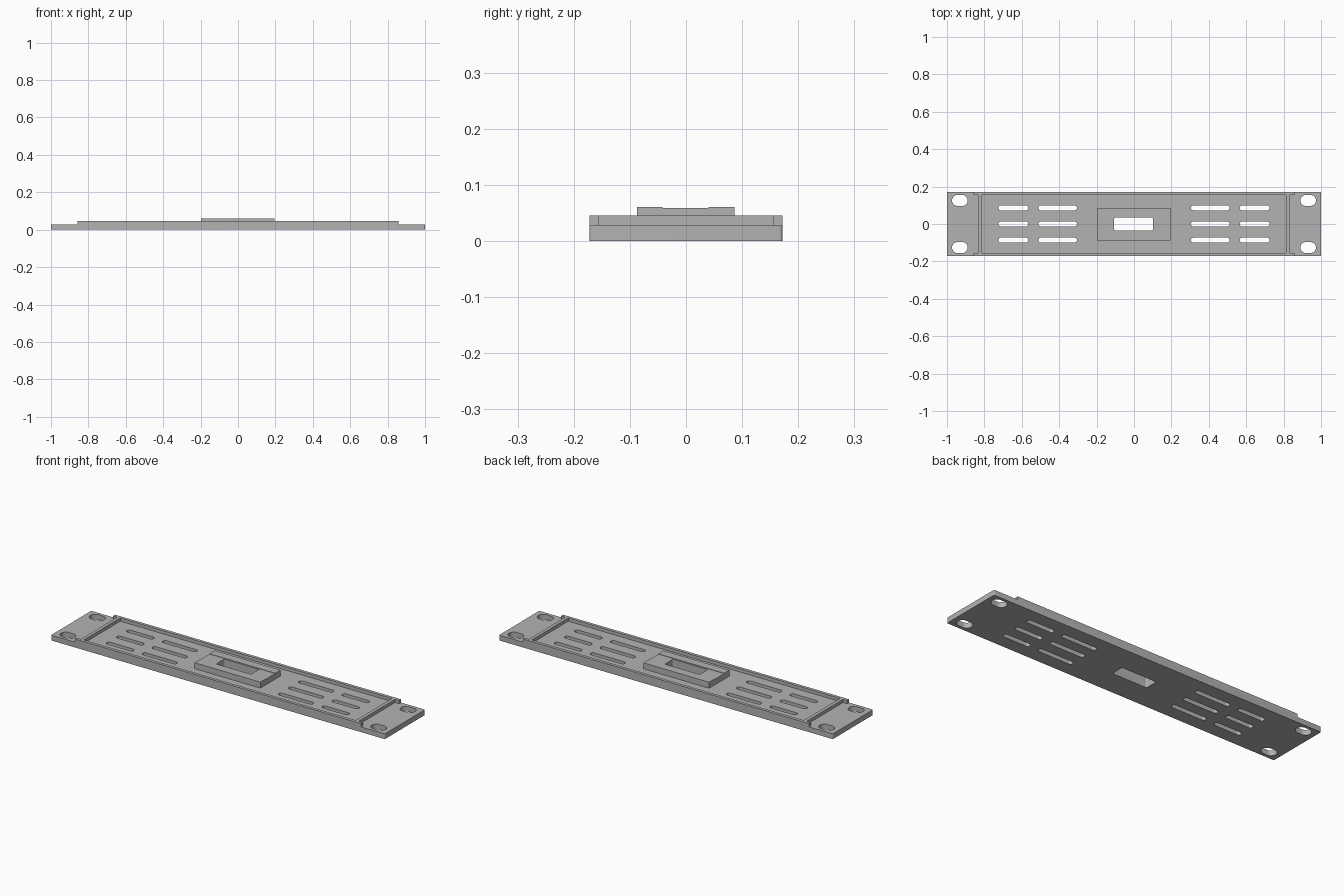
import bpy
import bmesh
import math

cube = bpy.data.objects.get("Cube")
if cube:
    bpy.data.objects.remove(cube, do_unlink=True)

GREY = (0.45, 0.45, 0.45, 1)
mat = bpy.data.materials.new("grey plastic")
mat.use_nodes = True
mat.diffuse_color = GREY
mat.node_tree.nodes["Principled BSDF"].inputs["Base Color"].default_value = GREY

PLATE_TOP, RIM_TOP, BLOCK_TOP = 0.0285, 0.046, 0.061
HALF_Y, RAIL = 0.172, 0.0165


def rounded_outline(cx, cy, w, h, r, steps=8):
    """Outline of a rectangle with rounded corners."""
    pts = []
    for corner, (sx, sy) in enumerate([(1, 1), (-1, 1), (-1, -1), (1, -1)]):
        for i in range(steps + 1):
            a = math.pi / 2 * (corner + i / steps)
            p = (round(cx + sx * (w / 2 - r) + r * math.cos(a), 6),
                 round(cy + sy * (h / 2 - r) + r * math.sin(a), 6))
            if p not in pts:
                pts.append(p)
    return pts


def add_prism(bm, pts, z0, z1):
    bottom = bm.faces.new([bm.verts.new((x, y, z0)) for x, y in pts])
    top = bmesh.ops.extrude_face_region(bm, geom=[bottom])["geom"]
    for v in top:
        if isinstance(v, bmesh.types.BMVert):
            v.co.z = z1


def box_outline(x0, x1, y0, y1):
    return [(x0, y0), (x1, y0), (x1, y1), (x0, y1)]


def make_object(name, prisms):
    """Object made of (outline, bottom, top) prisms."""
    bm = bmesh.new()
    for pts, z0, z1 in prisms:
        add_prism(bm, pts, z0, z1)
    bmesh.ops.recalc_face_normals(bm, faces=bm.faces)
    mesh = bpy.data.meshes.new(name)
    bm.to_mesh(mesh)
    bm.free()
    mesh.materials.append(mat)
    ob = bpy.data.objects.new(name, mesh)
    bpy.context.collection.objects.link(ob)
    return ob


def finish(ob, cutter=None):
    bpy.ops.object.select_all(action="DESELECT")
    ob.select_set(True)
    bpy.context.view_layer.objects.active = ob
    if cutter:
        mod = ob.modifiers.new("cut", "BOOLEAN")
        mod.operation = "DIFFERENCE"
        mod.solver = "EXACT"
        mod.object = cutter
        bpy.ops.object.modifier_apply(modifier=mod.name)
    bpy.ops.object.shade_smooth_by_angle(angle=math.radians(30))


# Openings: vent slots, oval mounting holes and the central window
openings = [rounded_outline(-0.002, 0, 0.209, 0.07, 0.008)]
for side in (-1, 1):
    for y in (-0.086, 0, 0.086):
        openings.append(rounded_outline(side * 0.408, y, 0.206, 0.026, 0.0125))
        openings.append(rounded_outline(side * 0.645, y, 0.16, 0.026, 0.0125))
    for y in (-0.126, 0.126):
        openings.append(rounded_outline(side * 0.931, y, 0.083, 0.058, 0.028))
cutter = make_object("opening_cutter", [(o, -0.1, 0.2) for o in openings])
cutter.hide_render = True

# Base panel
panel = make_object("panel", [
    (rounded_outline(0, 0, 2, 2 * HALF_Y, 0.006), 0, PLATE_TOP)])
finish(panel, cutter)

# Raised rim: long rails overhanging the cross walls at both ends
inner = HALF_Y - RAIL
rim_parts = []
for s in (-1, 1):
    y0, y1 = sorted((s * inner, s * HALF_Y))
    rim_parts.append((box_outline(-0.857, 0.857, y0, y1), PLATE_TOP, RIM_TOP))
    x0, x1 = sorted((s * 0.814, s * 0.832))
    rim_parts.append((box_outline(x0, x1, -inner, inner), PLATE_TOP, RIM_TOP))
finish(make_object("rim", rim_parts))

# Central block with a shallow channel along its top
block = make_object("centre_block", [
    (box_outline(-0.199, 0.195, -0.087, 0.086), PLATE_TOP, BLOCK_TOP)])
channel = make_object("channel_cutter", [
    (box_outline(-0.3, 0.3, -0.042, 0.04), BLOCK_TOP - 0.002, 0.1)])
channel.hide_render = True
finish(block, channel)
finish(block, cutter)

for helper in (cutter, channel):
    bpy.data.objects.remove(helper, do_unlink=True)
